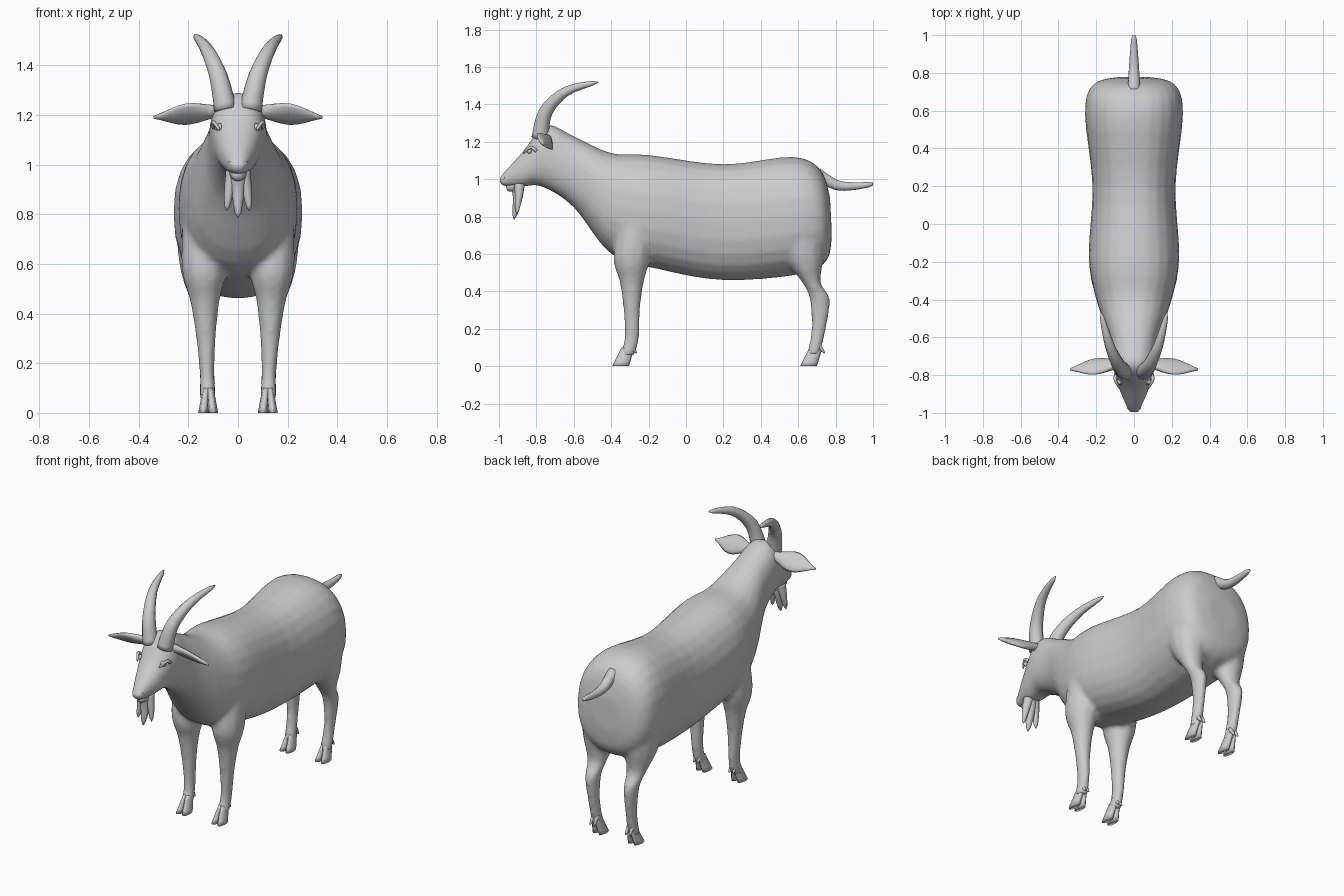
import bpy, bmesh, math
from mathutils import Vector

default_cube = bpy.data.objects.get("Cube")
if default_cube:
    bpy.data.objects.remove(default_cube, do_unlink=True)

shade = 0.6
grey = bpy.data.materials.new("plain grey")
grey.use_nodes = True
grey.diffuse_color = (shade, shade, shade, 1)
grey.node_tree.nodes["Principled BSDF"].inputs["Base Color"].default_value = (shade, shade, shade, 1)


def spline(keys, steps=4):
    """Smooth curve through the keys, which may have any number of values."""
    last = len(keys) - 1
    points = []
    for i in range(last):
        before, start, end, after = keys[max(i - 1, 0)], keys[i], keys[i + 1], keys[min(i + 2, last)]
        for step in range(steps):
            t = step / steps
            point = []
            for a, b, c, d in zip(before, start, end, after):
                bend = 2 * a - 5 * b + 4 * c - d
                twist = 3 * (b - c) + d - a
                point.append(b + t * (c - a + t * (bend + t * twist)) / 2)
            points.append(tuple(point))
    return points + [tuple(keys[-1])]


def loft(name, sections, sides=16, power=1.0):
    """Skin closed rings; each section is (centre, half axis u, half axis v)."""
    def squash(value):
        return math.copysign(abs(value) ** power, value)

    bm = bmesh.new()
    rings = []
    for centre, u, v in sections:
        ring = []
        for i in range(sides):
            angle = math.tau * i / sides
            offset = Vector(u) * squash(math.cos(angle)) + Vector(v) * squash(math.sin(angle))
            ring.append(bm.verts.new(Vector(centre) + offset))
        rings.append(ring)
    for lower, upper in zip(rings, rings[1:]):
        for i in range(sides):
            j = (i + 1) % sides
            bm.faces.new((lower[i], lower[j], upper[j], upper[i]))
    bm.faces.new(rings[0])
    bm.faces.new(rings[-1])
    bmesh.ops.recalc_face_normals(bm, faces=bm.faces)
    mesh = bpy.data.meshes.new(name)
    bm.to_mesh(mesh)
    bm.free()
    mesh.materials.append(grey)
    mesh.shade_smooth()
    part = bpy.data.objects.new(name, mesh)
    bpy.context.collection.objects.link(part)
    return part


def tube(name, keys, thick, thin, sides=10, power=0.6):
    """Round tube along a smooth path, narrowing from thick to thin."""
    points = [Vector(point) for point in spline(keys)]
    last = len(points) - 1
    sections = []
    for i, point in enumerate(points):
        along = (points[min(i + 1, last)] - points[max(i - 1, 0)]).normalized()
        across = (Vector((1, 0, 0)) - along * along.x).normalized()
        radius = thin + (thick - thin) * (1 - i / last) ** power
        sections.append((point, across * radius, along.cross(across) * radius))
    return loft(name, sections, sides)


def leg(name, side, keys):
    """Upright limb; keys are (height, half width, centre y, half depth)."""
    sections = []
    for z, width, y, depth in spline(keys):
        x = side * (0.12 + 0.03 * z)
        sections.append(((x, y, z), (width, 0, 0), (0, depth, 0)))
    return loft(name, sections, sides=12)


# Torso, neck and head: (top y, top z, bottom y, bottom z, half width)
outline = [
    (.77, .9, .78, .7, .1), (.72, 1.05, .75, .56, .22), (.57, 1.12, .6, .49, .26),
    (.2, 1.08, .2, .46, .22), (-.2, 1.13, -.15, .52, .24), (-.4, 1.14, -.4, .6, .2),
    (-.6, 1.23, -.6, .85, .13), (-.75, 1.29, -.77, .96, .11), (-.87, 1.15, -.87, .96, .08),
    (-.97, 1.04, -.96, .96, .04), (-1, 1, -.99, .97, .03)]
sections = []
for top_y, top_z, bottom_y, bottom_z, width in spline(outline):
    centre = (0, (top_y + bottom_y) / 2, (top_z + bottom_z) / 2)
    upward = (0, (top_y - bottom_y) / 2, (top_z - bottom_z) / 2)
    sections.append((centre, (width, 0, 0), upward))
body = loft("body", sections, sides=24, power=0.86)

# Legs, with the hock set back on the hind pair
front_keys = [(.8, .08, -.26, .1), (.58, .09, -.29, .1), (.45, .06, -.29, .065),
              (.3, .04, -.29, .045), (.15, .03, -.29, .04), (.06, .035, -.315, .04)]
hind_keys = [(.85, .11, .63, .12), (.6, .1, .63, .11), (.45, .06, .67, .05),
             (.36, .04, .715, .055), (.2, .03, .71, .04), (.06, .035, .68, .035)]
legs = []
for side in (1, -1):
    legs.append(leg("front_leg", side, front_keys))
    legs.append(leg("hind_leg", side, hind_keys))

# Fuse torso and legs into one softly blended body
bpy.ops.object.select_all(action='DESELECT')
for part in legs + [body]:
    part.select_set(True)
bpy.context.view_layer.objects.active = body
bpy.ops.object.join()
remesh = body.modifiers.new("fuse", 'REMESH')
remesh.mode = 'VOXEL'
remesh.voxel_size = 0.012
remesh.use_smooth_shade = True
soften = body.modifiers.new("soften", 'SMOOTH')
soften.factor = 0.5
soften.iterations = 9


def hoof(name, side, lean, heel):
    """One toe, splaying forward and outward to the ground, with its dewclaw."""
    toe = []
    for step in range(5):
        t = step / 4
        x = side * (0.12 + lean * (0.02 - 0.012 * t))
        centre = (x, heel - 0.05 + 0.04 * t, 0.1 * t)
        toe.append((centre, (0.02 - 0.006 * t, 0, 0), (0, 0.045 - 0.01 * t, 0)))
    loft(name + "_hoof", toe, sides=8)
    x = side * (0.12 + lean * 0.013)
    tube(name + "_dewclaw", [(x, heel, .12), (x, heel + .035, .07)], 0.014, 0.004, sides=6)


for side, label in ((1, "left"), (-1, "right")):
    # Cloven hooves
    for place, heel in (("front", -.3), ("hind", .705)):
        for toe_label, lean in (("inner", -1), ("outer", 1)):
            hoof(f"{label}_{place}_{toe_label}", side, lean, heel)

    # Swept back horn
    horn_path = [(.05, -.78, 1.22), (.08, -.75, 1.36), (.13, -.64, 1.47), (.175, -.47, 1.52)]
    tube(f"{label}_horn", [(side * x, y, z) for x, y, z in horn_path], 0.046, 0.003, sides=12)

    # Leaf shaped ear, tilted forward
    root, tip = Vector((side * .08, -.74, 1.215)), Vector((side * .34, -.77, 1.19))
    ear = []
    for step in range(11):
        t = step / 10
        breadth = 0.004 + 0.014 * (1 - t) + 0.032 * math.sin(math.pi * t) ** 1.5
        depth = 0.003 + 0.014 * math.sqrt(1 - t)
        ear.append((root.lerp(tip, t), (0, breadth, -breadth), (0, depth, depth)))
    loft(f"{label}_ear", ear, sides=10)

    # Face details and the outer beard tuft: (path, thick radius, thin radius)
    details = {
        "eye": ([(.07, -.835, 1.15), (.095, -.84, 1.15)], .017, .007),
        "eyelid": ([(.097, -.8, 1.15), (.098, -.83, 1.17), (.075, -.87, 1.14)], .01, .004),
        "nostril": ([(.012, -.985, .985), (.035, -.97, 1.01)], .009, .004),
        "beard_tuft": ([(.02, -.89, .97), (.035, -.895, .9), (.046, -.905, .815)], .03, .002),
    }
    for detail, (path, thick, thin) in details.items():
        tube(f"{label}_{detail}", [(side * x, y, z) for x, y, z in path], thick, thin)

# Middle beard, chin and tail lie on the centre line
tube("beard", [(0, -.9, .97), (0, -.9, .9), (0, -.92, .785)], 0.04, 0.002)
tube("chin", [(0, -.92, .965), (0, -.96, .95)], 0.035, 0.012)
tube("tail", [(0, .7, 1.03), (0, .8, .97), (0, .9, .963), (0, 1, .974)], 0.034, 0.008)
